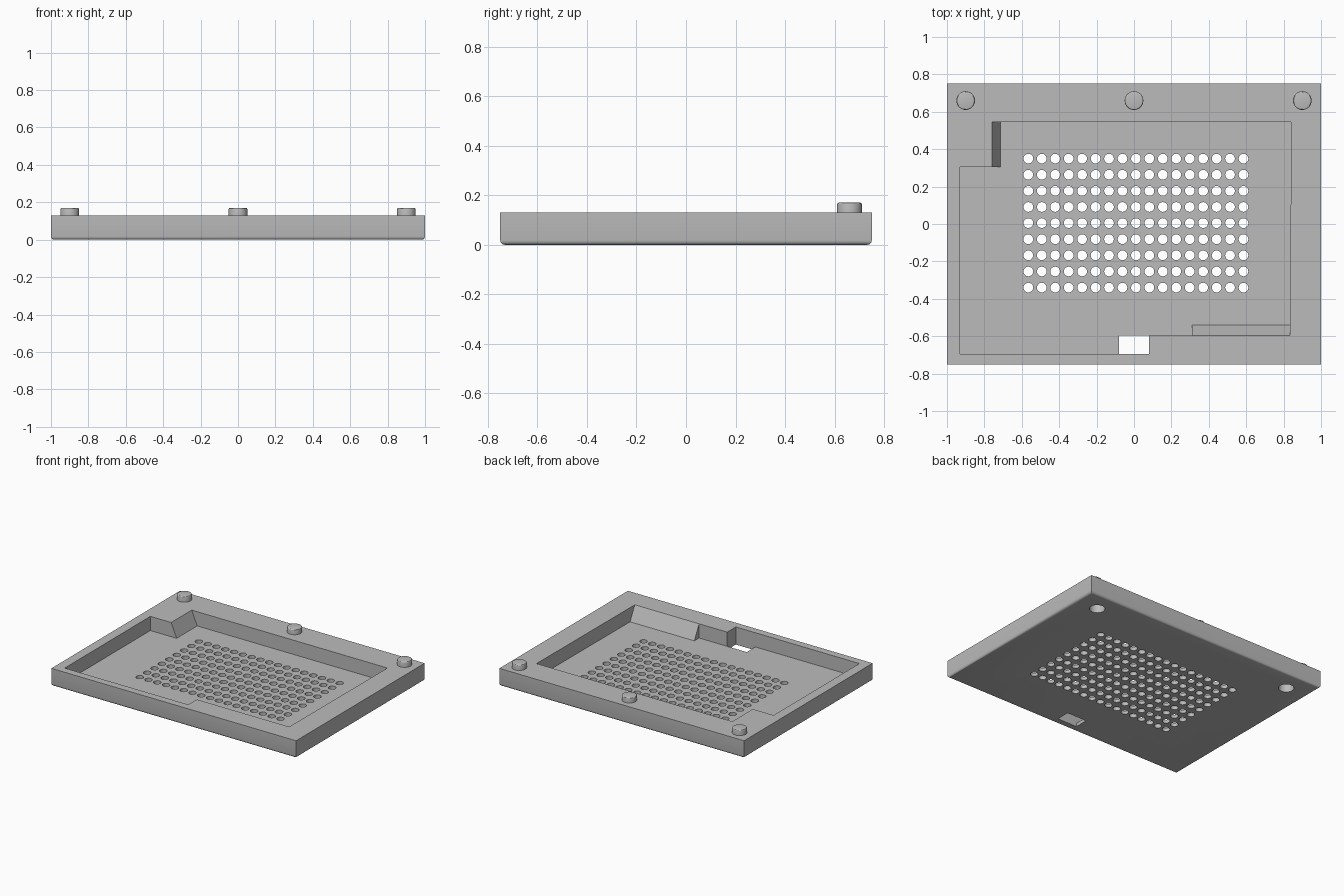
import bpy
import bmesh
from mathutils import Matrix, Vector

default_cube = bpy.data.objects.get("Cube")
if default_cube:
    bpy.data.objects.remove(default_cube, do_unlink=True)

W, D, TOP, FLOOR = 2.0, 1.5, 0.13, 0.025

grey = bpy.data.materials.new("plain_grey")
grey.use_nodes = True
colour = (0.5, 0.5, 0.5, 1)
grey.diffuse_color = colour
grey.node_tree.nodes["Principled BSDF"].inputs["Base Color"].default_value = colour


def finish(name, bm):
    """Turn a bmesh into a named grey object."""
    bmesh.ops.recalc_face_normals(bm, faces=bm.faces)
    mesh = bpy.data.meshes.new(name)
    bm.to_mesh(mesh)
    bm.free()
    mesh.materials.append(grey)
    obj = bpy.data.objects.new(name, mesh)
    bpy.context.collection.objects.link(obj)
    return obj


def prism(bm, points, along):
    """Extrude a closed 3D outline along a vector."""
    face = bm.faces.new([bm.verts.new(p) for p in points])
    new = bmesh.ops.extrude_face_region(bm, geom=[face], use_keep_orig=True)["geom"]
    verts = [v for v in new if isinstance(v, bmesh.types.BMVert)]
    bmesh.ops.translate(bm, verts=verts, vec=Vector(along))


def cylinder(bm, x, y, z0, z1, radius, sides=24):
    return bmesh.ops.create_cone(
        bm, cap_ends=True, segments=sides, radius1=radius, radius2=radius,
        depth=z1 - z0, matrix=Matrix.Translation((x, y, (z0 + z1) / 2)))["verts"]


def smooth(obj):
    bpy.ops.object.select_all(action="DESELECT")
    obj.select_set(True)
    bpy.context.view_layer.objects.active = obj
    bpy.ops.object.shade_smooth_by_angle()


def cut(obj, name, bm):
    """Subtract a temporary cutter and bake the result."""
    cutter = finish(name, bm)
    cutter.hide_render = True
    mod = obj.modifiers.new(name, "BOOLEAN")
    mod.operation = "DIFFERENCE"
    mod.solver = "EXACT"
    mod.object = cutter
    graph = bpy.context.evaluated_depsgraph_get()
    result = bpy.data.meshes.new_from_object(obj.evaluated_get(graph))
    obj.modifiers.clear()
    obj.data = result
    bpy.data.objects.remove(cutter, do_unlink=True)


# Tray slab with rounded lower edges
bm = bmesh.new()
bmesh.ops.create_cube(bm, size=1, matrix=Matrix.Translation((0, 0, TOP / 2))
                      @ Matrix.Diagonal((W, D, TOP, 1)))
low = [e for e in bm.edges if all(v.co.z < 0.001 for v in e.verts)]
bmesh.ops.bevel(bm, geom=low, offset=0.018, segments=4, profile=0.5,
                affect="EDGES")
tray = finish("tray", bm)

# Stepped pocket
outline = [(-0.93, -0.695), (0.08, -0.695), (0.08, -0.595), (0.835, -0.595),
           (0.84, 0.545), (-0.76, 0.545), (-0.76, 0.305), (-0.93, 0.305)]
bm = bmesh.new()
prism(bm, [(x, y, FLOOR) for x, y in outline], (0, 0, 0.2))
cut(tray, "pocket_cutter", bm)

# Cable opening through the floor
bm = bmesh.new()
opening = [(-0.08, -0.695), (0.08, -0.695), (0.08, -0.595), (-0.08, -0.595)]
prism(bm, [(x, y, -0.1) for x, y in opening], (0, 0, 0.18))
cut(tray, "opening_cutter", bm)

# Grid of vent holes
bm = bmesh.new()
for i in range(17):
    for j in range(9):
        cylinder(bm, -0.565 + i * 0.0719, -0.34 + j * 0.0862,
                 -0.05, 0.08, 0.026, 20)
cut(tray, "vent_cutter", bm)

# Blind sockets under the rear corners
bm = bmesh.new()
for x in (-0.825, 0.825):
    cylinder(bm, x, 0.6, -0.05, 0.07, 0.052)
cut(tray, "socket_cutter", bm)
smooth(tray)

# Sloped ramps against the pocket walls
bm = bmesh.new()
prism(bm, [(-0.76, 0.305, TOP), (-0.76, 0.305, FLOOR), (-0.715, 0.305, FLOOR)],
      (0, 0.24, 0))
finish("side_ramp", bm)
bm = bmesh.new()
prism(bm, [(0.31, -0.595, TOP), (0.31, -0.595, FLOOR), (0.31, -0.54, FLOOR)],
      (0.525, 0, 0))
finish("front_ramp", bm)

# Locating pegs along the rear edge
for name, x in (("right_peg", -0.9), ("middle_peg", 0), ("left_peg", 0.9)):
    bm = bmesh.new()
    cylinder(bm, x, 0.66, TOP - 0.01, 0.17, 0.05, 32)
    rim = [e for e in bm.edges if all(v.co.z > 0.16 for v in e.verts)]
    bmesh.ops.bevel(bm, geom=rim, offset=0.007, segments=3, profile=0.5,
                    affect="EDGES")
    smooth(finish(name, bm))
